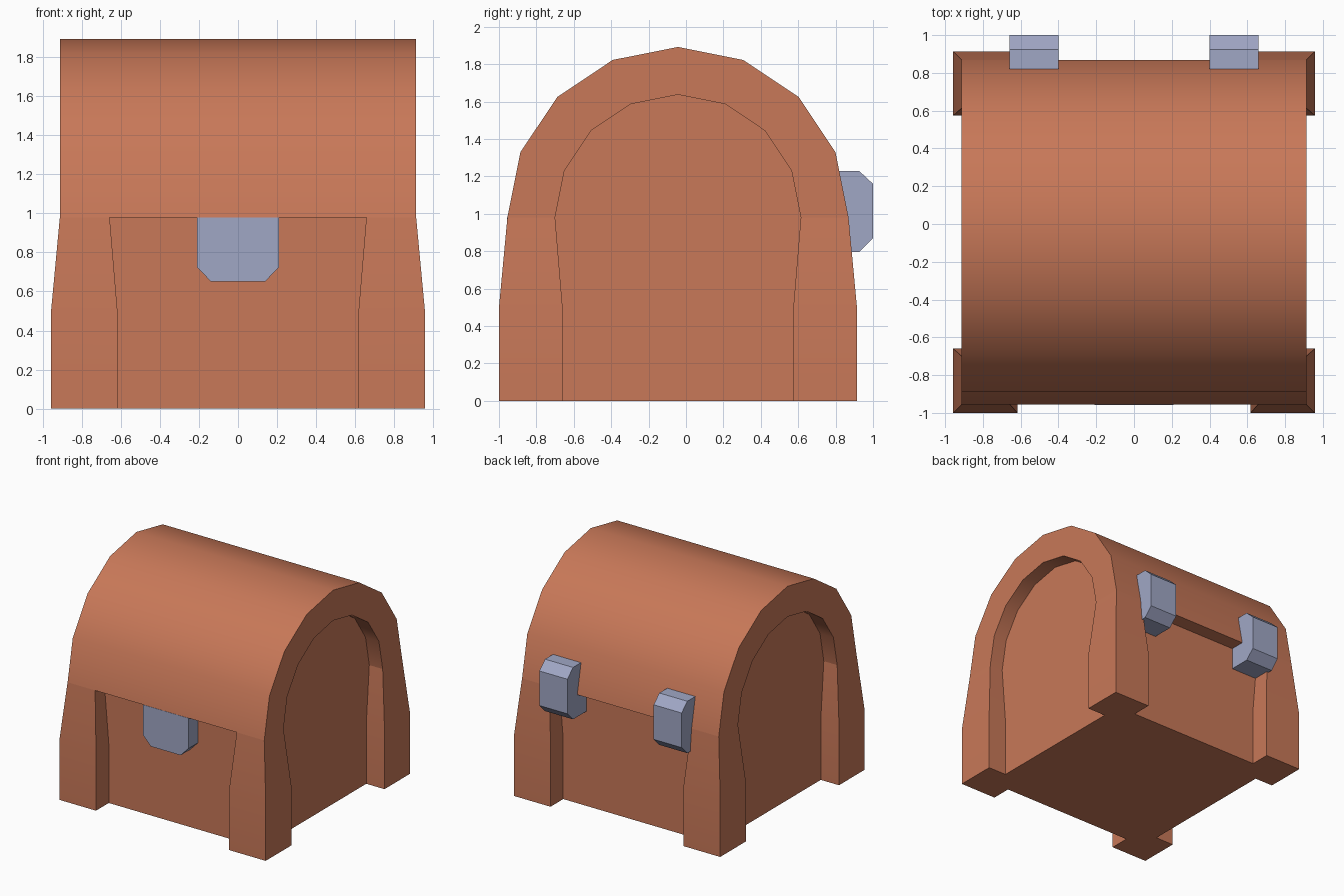
import bpy, bmesh, math
from mathutils import Vector

if "Cube" in bpy.data.objects:
    bpy.data.objects.remove(bpy.data.objects["Cube"])

CY = -0.043      # middle of the chest body in y
SEAM = 0.98      # height where the lid meets the body
PANEL = 0.788    # half size of the recessed body


def material(name, rgb):
    m = bpy.data.materials.new(name)
    m.diffuse_color = (*rgb, 1)
    m.use_nodes = True
    m.node_tree.nodes["Principled BSDF"].inputs["Base Color"].default_value = m.diffuse_color
    return m


TERRACOTTA = material("terracotta", (0.578, 0.188, 0.098))
STEEL = material("steel_blue", (0.352, 0.386, 0.56))


def finish(name, bm, mat, smooth=True):
    bmesh.ops.recalc_face_normals(bm, faces=bm.faces)
    me = bpy.data.meshes.new(name)
    bm.to_mesh(me)
    bm.free()
    me.materials.append(mat)
    ob = bpy.data.objects.new(name, me)
    bpy.context.collection.objects.link(ob)
    if smooth:
        bpy.ops.object.select_all(action='DESELECT')
        bpy.context.view_layer.objects.active = ob
        ob.select_set(True)
        bpy.ops.object.shade_smooth_by_angle(angle=math.radians(30))
    return ob


def loft(name, loops, mat, smooth=True):
    """Closed solid through a stack of loops with equal point counts."""
    bm = bmesh.new()
    rings = [[bm.verts.new(p) for p in loop] for loop in loops]
    n = len(rings[0])
    for a, b in zip(rings, rings[1:]):
        for i in range(n):
            j = (i + 1) % n
            bm.faces.new((a[i], a[j], b[j], b[i]))
    bm.faces.new(rings[0])
    bm.faces.new(rings[-1])
    return finish(name, bm, mat, smooth)


def square(lo_x, hi_x, lo_y, hi_y, z):
    return [(lo_x, lo_y, z), (hi_x, lo_y, z), (hi_x, hi_y, z), (lo_x, hi_y, z)]


# recessed body
loft("body", [square(-PANEL, PANEL, CY - PANEL, CY + PANEL, z) for z in (0, SEAM)],
     TERRACOTTA, False)

# four corner legs, leaning in above the middle
for sx in (-1, 1):
    for sy in (-1, 1):
        loops = [square(sx * a, sx * b, CY + sy * a, CY + sy * b, z)
                 for z, a, b in ((0, 0.617, 0.957), (0.5, 0.617, 0.957), (SEAM, 0.657, 0.912))]
        side = "right" if sx > 0 else "left"
        loft(("back_" if sy > 0 else "front_") + side + "_leg", loops, TERRACOTTA)

# barrel lid with recessed arched ends
bm = bmesh.new()
R_OUT, R_IN, SEG = 0.912, 0.657, 8
stations = [(-PANEL, R_IN), (-0.912, R_IN), (-0.912, R_OUT),
            (0.912, R_OUT), (0.912, R_IN), (PANEL, R_IN)]
arches = []
for x, r in stations:
    arches.append([bm.verts.new((x, CY - r * math.cos(math.pi * i / SEG),
                                 SEAM + r * math.sin(math.pi * i / SEG)))
                   for i in range(SEG + 1)])
for a, b in zip(arches, arches[1:]):
    for i in range(SEG):
        bm.faces.new((a[i], a[i + 1], b[i + 1], b[i]))
bm.faces.new(arches[0])
bm.faces.new(arches[-1])
bm.faces.new([a[0] for a in arches] + [a[-1] for a in reversed(arches)])
finish("lid", bm, TERRACOTTA)

# front latch plate with clipped lower corners
latch = [(-0.21, SEAM), (-0.21, 0.725), (-0.138, 0.65), (0.138, 0.65), (0.21, 0.725), (0.21, SEAM)]
loft("latch", [[(x, y, z) for x, z in latch] for y in (-0.957, CY - PANEL + 0.02)], STEEL, False)

# back hinges with clipped outer edges
hinge = [(0.73, 1.23), (0.925, 1.23), (1.0, 1.16), (1.0, 0.87), (0.925, 0.795), (0.73, 0.795)]
for side, s in (("left", -1), ("right", 1)):
    loft(side + "_hinge", [[(s * x, y, z) for y, z in hinge] for x in (0.40, 0.66)], STEEL, False)
